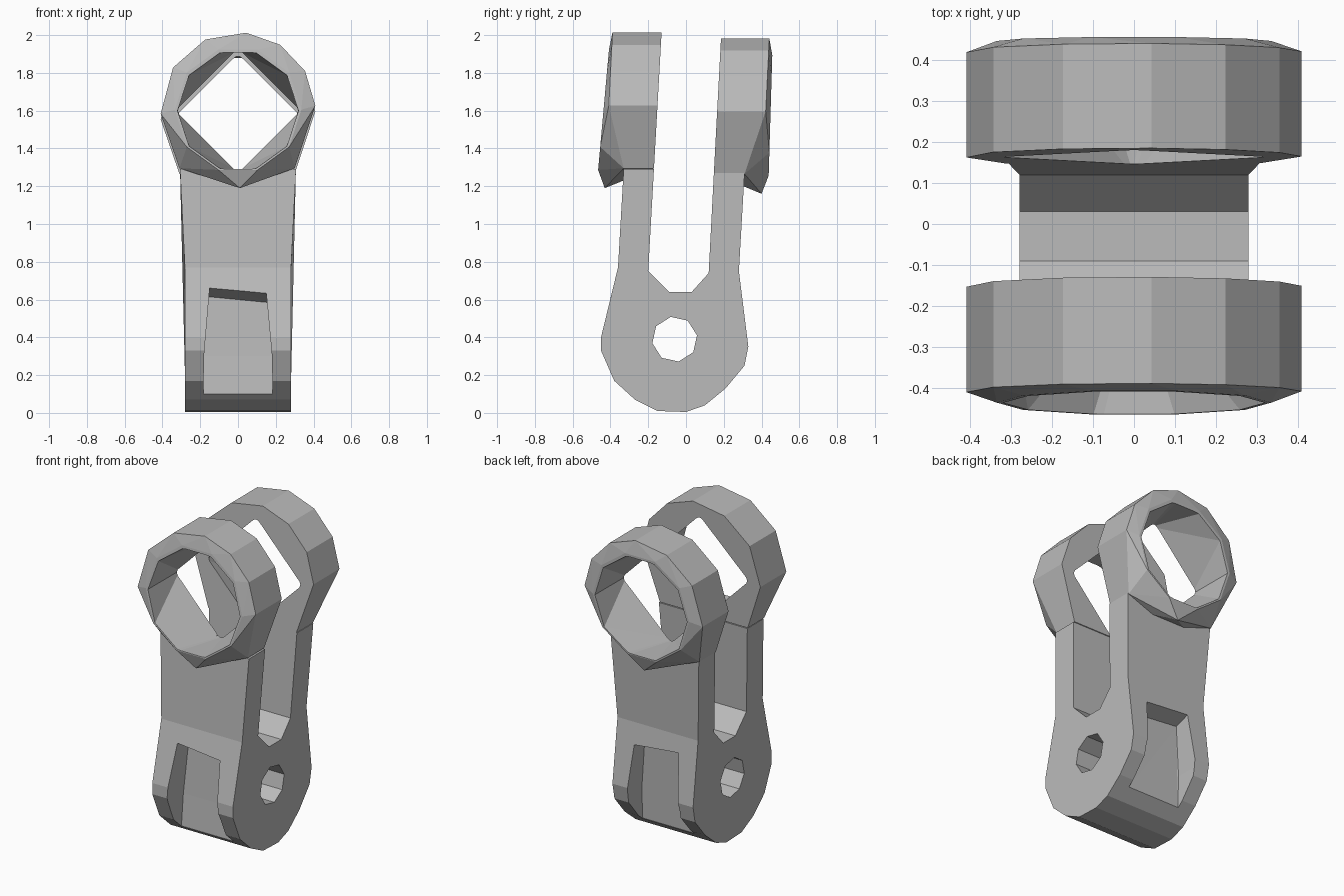
import bpy, bmesh
from math import sin, cos, radians

if "Cube" in bpy.data.objects:
    bpy.data.objects.remove(bpy.data.objects["Cube"])

mat = bpy.data.materials.new("plain_grey")
mat.use_nodes = True
grey = (0.5, 0.5, 0.5, 1)
mat.diffuse_color = grey
mat.node_tree.nodes["Principled BSDF"].inputs["Base Color"].default_value = grey


def make(name, bm):
    bmesh.ops.recalc_face_normals(bm, faces=bm.faces)
    mesh = bpy.data.meshes.new(name)
    bm.to_mesh(mesh)
    bm.free()
    mesh.materials.append(mat)
    obj = bpy.data.objects.new(name, mesh)
    bpy.context.collection.objects.link(obj)
    return obj


def hull(name, points):
    bm = bmesh.new()
    for p in points:
        bm.verts.new(p)
    res = bmesh.ops.convex_hull(bm, input=bm.verts)
    loose = {g for g in res["geom_interior"] + res["geom_unused"]
             if isinstance(g, bmesh.types.BMVert) and not g.link_faces}
    bmesh.ops.delete(bm, geom=list(loose), context="VERTS")
    return make(name, bm)


def extrude_x(name, profile, width):
    """Extrude a (y, z) profile both ways along x; width is a function of z."""
    bm = bmesh.new()
    face = bm.faces.new([bm.verts.new((-width(z), y, z)) for y, z in profile])
    out = bmesh.ops.extrude_face_region(bm, geom=[face])["geom"]
    for v in out:
        if isinstance(v, bmesh.types.BMVert):
            v.co.x = -v.co.x
    return make(name, bm)


def combine(target, other, operation):
    mod = target.modifiers.new("combine", "BOOLEAN")
    mod.operation, mod.solver, mod.object = operation, "EXACT", other
    bpy.context.view_layer.objects.active = target
    bpy.ops.object.modifier_apply(modifier=mod.name)
    bpy.data.objects.remove(other)


def lean(y, slope, z0):
    return lambda z: y + slope * (z - z0)


# Forked body: rounded foot, U-shaped slot and two leaning arms
inner = {-1: lean(-0.2, 0.056, 0.75), 1: lean(0.12, 0.053, 0.75)}
profile = [(-0.33, 1.29), (-0.36, 0.77), (-0.45, 0.4), (-0.45, 0.33),
           (-0.38, 0.17), (-0.27, 0.07), (-0.15, 0.01), (0, 0.005),
           (0.1, 0.04), (0.21, 0.13), (0.31, 0.25), (0.33, 0.35),
           (0.28, 0.75), (0.31, 1.27), (inner[1](1.27), 1.27), (0.12, 0.74),
           (0.03, 0.64), (-0.09, 0.64), (-0.2, 0.75), (inner[-1](1.29), 1.29)]
fork = extrude_x("fork_bracket", profile,
                 lambda z: 0.28 + max(0, z - 0.75) * 0.05)

# Ring at the end of each arm, with a hole from decagon to diamond
rim = {-1: lean(-0.39, 0.05, 2), 1: lean(0.44, 0.05, 1.96)}
lip = {-1: lean(-0.41, 0.09, 1.9), 1: lean(0.457, 0.03, 1.9)}
shoulder = {-1: -0.33, 1: 0.31}


def circle(radius, z, angles):
    return [(radius * cos(radians(a)), z + radius * sin(radians(a)))
            for a in angles]


cutters = []
for side in (-1, 1):
    zc = 1.59 - 0.015 * side
    upper = circle(0.41, zc, (3, 30, 57, 84, 115, 147, 183))
    base = [(0.3, zc - 0.31), (-0.31, zc - 0.31)]
    bottom = (0.01, zc - 0.415)
    opening = circle(0.32, zc - 0.005, range(0, 360, 36))
    diamond = circle(0.318, zc - 0.005, range(0, 360, 90))
    pts = [(x, inner[side](z), z) for x, z in upper + base]
    pts += [(x, rim[side](z), z) for x, z in upper + [bottom]]
    pts += [(x, lip[side](z), z) for x, z in circle(0.335, zc, range(0, 360, 36))]
    pts += [(x, shoulder[side], z) for x, z in base]
    combine(fork, hull("ring", pts), "UNION")

    cut = [(x, lip[side](z) + d, z) for x, z in opening for d in (0, side * 0.1)]
    cut += [(x, inner[side](z) - d, z) for x, z in diamond for d in (0, side * 0.03)]
    cutters.append(hull("ring_hole", cut))

# Pocket on the front and back of the foot
for side, low, high in ((-1, -0.3, -0.27), (1, 0.17, 0.19)):
    pts = []
    for sx in (-1, 1):
        for z, x, y in ((0.1, 0.183, low), (0.3, 0.18, (low + high) / 2),
                        (0.6 - sx * 0.015, 0.155, high)):
            pts.append((sx * x, y, z))
        pts += [(sx * 0.183, side * 0.5, 0.1), (sx * 0.18, side * 0.5, 0.3),
                (sx * 0.145, side * 0.5, 0.69 - sx * 0.015)]
    cutters.append(hull("pocket", pts))

# Pin hole through the foot
pin = [(y - 0.06, z) for y, z in circle(0.12, 0.39, range(10, 370, 45))]
cutters.append(extrude_x("pin_hole", pin, lambda z: 0.4))

for cutter in cutters:
    combine(fork, cutter, "DIFFERENCE")
